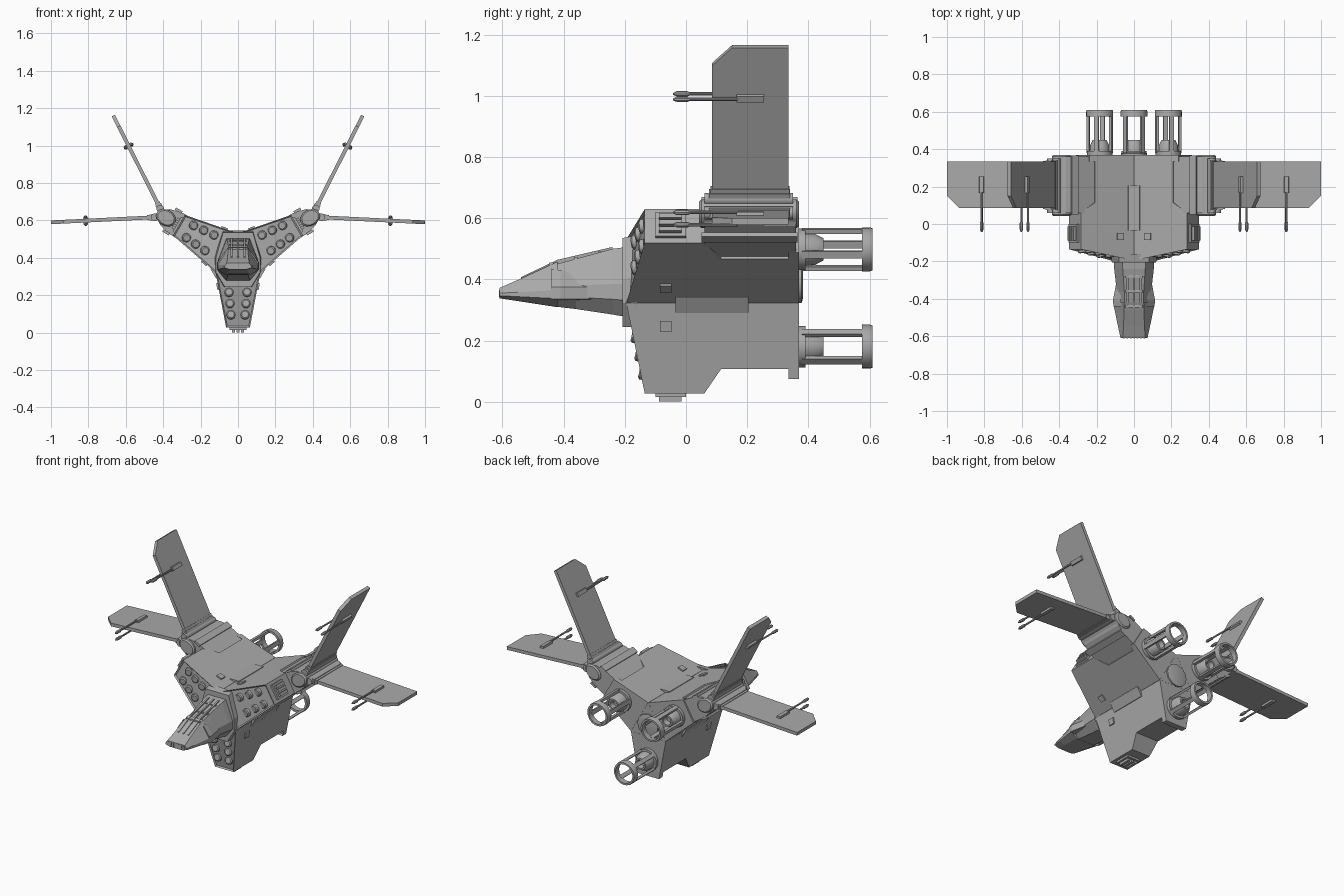
import bpy, bmesh, math
from mathutils import Matrix, Vector

cube = bpy.data.objects.get("Cube")
if cube:
    bpy.data.objects.remove(cube, do_unlink=True)

grey = bpy.data.materials.new("hull_grey")
grey.use_nodes = True
grey.diffuse_color = (0.4, 0.4, 0.4, 1)
grey.node_tree.nodes["Principled BSDF"].inputs["Base Color"].default_value = (0.4, 0.4, 0.4, 1)

CORE_Z = 0.392
LOBES = {"lower": -90, "left": 30, "right": 150}


def frame(angle, x=0.0, z=CORE_Z):
    """Local z points outward at the angle in the x-z plane; local y stays world y."""
    return Matrix.Translation((x, 0, z)) @ Matrix.Rotation(math.radians(90 - angle), 4, 'Y')


def finish(name, bm, matrix=None, smooth=False):
    bmesh.ops.recalc_face_normals(bm, faces=bm.faces)
    if matrix:
        bm.transform(matrix)
    mesh = bpy.data.meshes.new(name)
    bm.to_mesh(mesh)
    bm.free()
    mesh.materials.append(grey)
    obj = bpy.data.objects.new(name, mesh)
    bpy.context.collection.objects.link(obj)
    if smooth:
        bpy.context.view_layer.objects.active = obj
        bpy.ops.object.select_all(action='DESELECT')
        obj.select_set(True)
        bpy.ops.object.shade_smooth_by_angle(angle=math.radians(35))
    return obj


def loft(bm, rings, caps=True, closed=False):
    rows = [[bm.verts.new(p) for p in ring] for ring in rings]
    n = len(rows[0])
    pairs = list(zip(rows, rows[1:])) + ([(rows[-1], rows[0])] if closed else [])
    for a, b in pairs:
        for i in range(n):
            bm.faces.new((a[i], a[(i + 1) % n], b[(i + 1) % n], b[i]))
    if caps and not closed:
        bm.faces.new(rows[0])
        bm.faces.new(rows[-1])


def plate(name, profile, width, matrix):
    """Extrude a (y, outward) profile sideways; width may depend on the outward distance."""
    bm = bmesh.new()
    loft(bm, [[(s * width(d), y, d) for y, d in profile] for s in (-1, 1)])
    return finish(name, bm, matrix)


def prism(name, outline, y0, y1, matrix=None):
    bm = bmesh.new()
    loft(bm, [[(t, y, d) for t, d in outline] for y in (y0, y1)])
    return finish(name, bm, matrix)


def box(name, t, y, d, matrix):
    return prism(name, [(t[0], d[0]), (t[1], d[0]), (t[1], d[1]), (t[0], d[1])], *y, matrix)


def lathe(name, profile, matrix, sides=16, closed=False):
    """Turn a (y, radius) profile about the local y axis."""
    bm = bmesh.new()
    step = math.tau / sides
    loft(bm, [[(r * math.cos(i * step), y, r * math.sin(i * step)) for i in range(sides)]
              for y, r in profile], closed=closed)
    return finish(name, bm, matrix, smooth=True)


# Body core
prism("body_core", [(0.139 * math.cos(math.radians(a)), 0.139 * math.sin(math.radians(a)))
                    for a in (-30, 90, 210)], -0.2, 0.37, Matrix.Translation((0, 0, CORE_Z)))


def lobe_width(d):
    return 0.1334 - 0.192 * d


LOBE = [(-0.195, 0.07), (-0.135, 0.365), (0.06, 0.365), (0.115, 0.285), (0.335, 0.285),
        (0.335, 0.317), (0.37, 0.317), (0.37, 0.07)]

for side, angle in LOBES.items():
    m = frame(angle)
    # Tapered lobe with a sunken front panel
    lobe = plate(side + "_lobe", LOBE, lobe_width, m)
    bm = bmesh.new()
    bm.from_mesh(lobe.data)
    front = [f for f in bm.faces if f.normal.y < -0.9]
    bmesh.ops.inset_individual(bm, faces=front, thickness=0.01, depth=-0.008)
    bm.to_mesh(lobe.data)
    bm.free()

    # Round studs on the sunken panel
    tilt = math.atan2(0.06, 0.295)
    for row, d in enumerate((0.175, 0.235, 0.295)):
        for s in (-1, 1):
            y = -0.195 + (d - 0.07) * math.tan(tilt)
            spot = m @ Matrix.Translation((s * (0.048 - row * 0.005), y, d)) @ Matrix.Rotation(tilt, 4, 'X')
            lathe(f"{side}_stud_{row}", [(0.015, 0.024), (0.001, 0.024), (-0.004, 0.018)], spot, 12)

    # Slotted vent on the lobe tip
    box(side + "_vent_base", (-0.045, 0.045), (-0.1, 0.0), (0.36, 0.377), m)
    for s in (-1, 0, 1):
        box(side + "_vent_slat", (s * 0.025 - 0.008, s * 0.025 + 0.008), (-0.088, -0.014), (0.37, 0.392), m)

    # Ridge cover and square hatches over the joint opposite this lobe
    r = frame(angle + 180)
    prism(side + "_ridge_cover", [(-0.043, 0.1), (0.043, 0.1), (0.043, 0.128), (0.03, 0.153),
                                  (-0.03, 0.153), (-0.043, 0.128)], -0.035, 0.205, r)
    for s in (-1, 1):
        hatch = m @ Matrix.Translation((s * lobe_width(0.145), 0, 0.145)) @ Matrix.Rotation(-s * 0.19, 4, 'Y')
        box(side + "_hatch", (-0.008, 0.008), (-0.085, -0.048), (-0.018, 0.018), hatch)

    # Engine: nozzle cone, mount, cage struts and end ring
    e = m @ Matrix.Translation((0, 0, 0.212))
    lathe(side + "_engine_mount", [(0.36, 0.068), (0.39, 0.068), (0.39, 0.055)], e, 20)
    lathe(side + "_engine_cone", [(0.37, 0.055), (0.42, 0.052), (0.45, 0.036), (0.45, 0.026), (0.42, 0.02)], e, 20)
    lathe(side + "_engine_ring", [(0.575, 0.072), (0.6, 0.072), (0.61, 0.069), (0.61, 0.058), (0.575, 0.058)],
          e, 24, closed=True)
    for k in range(4):
        strut = e @ Matrix.Rotation(math.radians(45 + 90 * k), 4, 'Y')
        box(side + "_engine_strut", (-0.012, 0.012), (0.38, 0.585), (0.056, 0.07), strut)

# Rear hub
lathe("rear_hub", [(0.36, 0.07), (0.378, 0.07), (0.382, 0.055)], frame(90), 12)


def gun(name, m, s):
    """Gun pod and barrel on one face of a wing."""
    prism(name + "_pod", [(s * 0.005, -0.014), (s * 0.022, -0.011), (s * 0.022, 0.011), (s * 0.005, 0.014)],
          0.165, 0.255, m)
    lathe(name + "_barrel", [(-0.043, 0.003), (-0.03, 0.009), (0.005, 0.009), (0.012, 0.0055), (0.17, 0.0055)],
          m @ Matrix.Translation((s * 0.02, 0, 0)), 8)


def wing(name, angle, x, z, length, gun_at):
    m = frame(angle, x, z)
    plate(name, [(0.085, 0), (0.085, length - 0.065), (0.15, length), (0.335, length), (0.335, 0)],
          lambda d: 0.01, m)
    # Stepped root and hinge rod
    box(name + "_root", (-0.017, 0.017), (0.075, 0.34), (0, 0.028), m)
    box(name + "_root_lip", (-0.013, 0.013), (0.08, 0.338), (0.028, 0.042), m)
    lathe(name + "_hinge_rod", [(0.06, 0.021), (0.35, 0.021)], m, 12)
    for s in (-1, 1):
        gun(name + "_gun", m @ Matrix.Translation((0, 0, gun_at)), s)


for s, side in ((1, "left"), (-1, "right")):
    m = frame(LOBES[side])
    # Wing carrier with a rounded hinge at its end
    prism(side + "_wing_carrier", [(-0.07, 0.27), (0.07, 0.27), (0.066, 0.39), (0.05, 0.45), (0.03, 0.478),
                                   (-0.03, 0.478), (-0.05, 0.45), (-0.066, 0.39)], 0.06, 0.36, m)
    lathe(side + "_wing_hinge", [(0.042, 0.036), (0.05, 0.043), (0.362, 0.043), (0.37, 0.036)],
          m @ Matrix.Translation((0, 0, 0.445)) @ Matrix.Diagonal((1, 1, 1.3, 1)), 16)
    for t in (-1, 1):
        box(side + "_carrier_cover", (t * 0.06, t * 0.074), (0.05, 0.365), (0.385, 0.425), m)
    for name, angle, x, z, length, at in (("upper_wing", 63.2, 0.415, 0.662, 0.559, 0.376),
                                          ("lower_wing", -2.8, 0.445, 0.617, 0.555, 0.37)):
        wing(side + "_" + name, angle if s > 0 else 180 - angle, s * x, z, length, at)


def hull_section(y, w, low, mid, top, w_top):
    half = [(w * 0.6, low), (w, (low + mid) / 2), (w, mid), (w_top, top)]
    return [(x, y, z) for x, z in half] + [(-x, y, z) for x, z in reversed(half)]


def hull(name, sections):
    bm = bmesh.new()
    loft(bm, [hull_section(*s) for s in sections])
    return finish(name, bm)


# Collar joining the cockpit to the body
hull("cockpit_collar", [(-0.207, 0.118, 0.245, 0.4, 0.535, 0.08), (-0.16, 0.125, 0.245, 0.41, 0.545, 0.08)])

# Cockpit and broader nose
hull("cockpit", [(-0.46, 0.09, 0.315, 0.365, 0.44, 0.05), (-0.36, 0.092, 0.303, 0.38, 0.467, 0.052),
                 (-0.24, 0.106, 0.285, 0.385, 0.5, 0.06), (-0.2, 0.108, 0.278, 0.385, 0.505, 0.062)])
hull("nose", [(-0.61, 0.072, 0.338, 0.355, 0.372, 0.06), (-0.55, 0.085, 0.329, 0.358, 0.398, 0.056),
              (-0.42, 0.112, 0.309, 0.365, 0.458, 0.052)])

# Cheek fins tapering back from the nose
for s in (-1, 1):
    bm = bmesh.new()
    loft(bm, [[(s * x, y, z) for x, z in ((a, 0.33), (b, 0.335), (b, 0.375), (a, top))]
              for y, a, b, top in ((-0.44, 0.07, 0.109, 0.435), (-0.41, 0.07, 0.113, 0.43), (-0.31, 0.07, 0.094, 0.4))])
    finish("cheek_fin", bm)

# Canopy ribs and windscreen frame
for s in (-1, 0, 1):
    bm = bmesh.new()
    loft(bm, [[(s * 0.034 + x, y, z + h) for x, h in ((-0.005, -0.01), (0.005, -0.01), (0.005, 0.006), (-0.005, 0.006))]
              for y, z in ((-0.54, 0.401), (-0.42, 0.458), (-0.24, 0.5))])
    finish("canopy_rib", bm)
for y, z in ((-0.44, 0.449), (-0.36, 0.467), (-0.28, 0.487)):
    prism("canopy_crossbar", [(-0.05, z - 0.01), (0.05, z - 0.01), (0.046, z + 0.006), (-0.046, z + 0.006)], y - 0.006, y + 0.006)

# Intake teeth along the nose tip
for i in range(7):
    x = (i - 3) * 0.018
    box("nose_tooth", (x - 0.004, x + 0.004), (-0.612, -0.6), (0.342, 0.366), Matrix())
